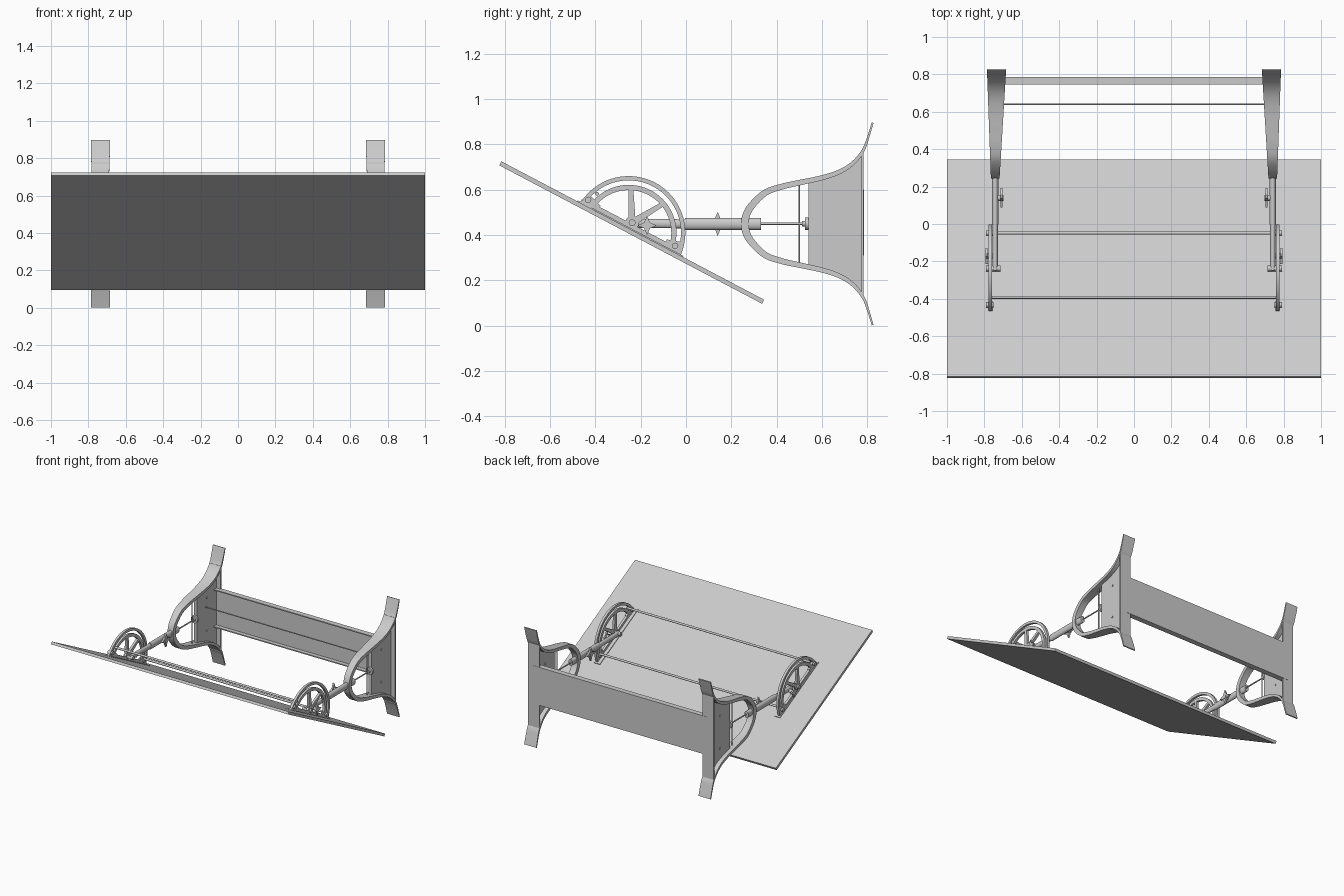
import bpy, bmesh
from math import sin, cos, pi, radians
from mathutils import Vector

if "Cube" in bpy.data.objects:
    bpy.data.objects.remove(bpy.data.objects["Cube"])


def finish(name, bm, smooth=False):
    bmesh.ops.recalc_face_normals(bm, faces=bm.faces)
    me = bpy.data.meshes.new(name)
    bm.to_mesh(me)
    bm.free()
    ob = bpy.data.objects.new(name, me)
    bpy.context.collection.objects.link(ob)
    if smooth:
        bpy.ops.object.select_all(action='DESELECT')
        ob.select_set(True)
        bpy.context.view_layer.objects.active = ob
        bpy.ops.object.shade_smooth_by_angle(angle=radians(35))
    return ob


def prism(name, pts, x0, x1, smooth=False):
    """Closed (y, z) outline extruded from x0 to x1."""
    bm = bmesh.new()
    f = bm.faces.new([bm.verts.new((x0, y, z)) for y, z in pts])
    r = bmesh.ops.extrude_face_region(bm, geom=[f])
    bmesh.ops.translate(bm, vec=(x1 - x0, 0, 0),
                        verts=[v for v in r['geom'] if isinstance(v, bmesh.types.BMVert)])
    return finish(name, bm, smooth)


def rod(name, a, b, r, n=20, flat=1.0):
    """Cylinder from a to b; flat squeezes it in x."""
    a, b = Vector(a), Vector(b)
    bm = bmesh.new()
    bmesh.ops.create_cone(bm, cap_ends=True, segments=n, radius1=r, radius2=r, depth=(b - a).length)
    q = (b - a).to_track_quat('Z', 'Y')
    for v in bm.verts:
        p = q @ v.co
        v.co = Vector((p.x * flat, p.y, p.z)) + (a + b) / 2
    return finish(name, bm, True)


def box(name, x0, x1, y0, y1, z0, z1):
    return prism(name, [(y0, z0), (y1, z0), (y1, z1), (y0, z1)], x0, x1)


def arc(r, a0, a1, n=40):
    return [(C.x + r * cos(radians(a0 + (a1 - a0) * i / n)),
             C.y + r * sin(radians(a0 + (a1 - a0) * i / n))) for i in range(n + 1)]


def bar(a, b, w0, w1):
    """Tapered strip outline between two (y, z) points."""
    a, b = Vector(a), Vector(b)
    d = (b - a).normalized()
    n = Vector((-d.y, d.x))
    return [tuple(p) for p in (a + n * w0, a - n * w0, b - n * w1, b + n * w1)]


def star(name, y, z, r, x0, x1):
    pts = [(y + (r if i % 2 == 0 else r * .42) * cos(i * pi / 4),
            z + (r if i % 2 == 0 else r * .42) * sin(i * pi / 4)) for i in range(8)]
    return prism(name, pts, x0, x1)


def spline(P, steps=8):
    out = []
    for i in range(len(P) - 1):
        p0, p1, p2, p3 = (Vector(P[max(0, min(len(P) - 1, i + k))]) for k in (-1, 0, 1, 2))
        for j in range(steps):
            t = j / steps
            out.append(.5 * (2 * p1 + (p2 - p0) * t + (2 * p0 - 5 * p1 + 4 * p2 - p3) * t ** 2
                             + (3 * p1 - p0 - 3 * p2 + p3) * t ** 3))
    return out + [Vector(P[-1])]


C = Vector((-.253, .41))            # tilt quadrant centre
D = Vector((.885, -.466))           # down the board
N = Vector((.466, .885))            # board normal
TOP = Vector((-.815, .725))         # upper edge of the board's top face

# Tilted drawing board
e = TOP + D * 1.311
prism("board", [tuple(TOP), tuple(e), tuple(e - N * .02), tuple(TOP - N * .02)], -1, 1)

# Curved leg flange: outer line (y, z, thickness)
half = [(.82, .897, .008), (.80, .835, .010), (.777, .778, .013), (.735, .727, .017),
        (.678, .690, .020), (.60, .664, .022), (.50, .643, .024), (.42, .626, .026),
        (.345, .600, .028), (.285, .548, .031), (.253, .50, .033), (.243, .449, .034)]
path = spline(half + [(y, .898 - z, t) for y, z, t in half[-2::-1]])
outer, inner = [], []
for i, p in enumerate(path):
    d = (path[min(i + 1, len(path) - 1)] - path[max(i - 1, 0)]).to_2d().normalized()
    outer.append(p.to_2d())
    inner.append(p.to_2d() + Vector((-d.y, d.x)) * p.z)

for s, side in ((-1, "left"), (1, "right")):
    # Leg flange, widening towards the back
    bm = bmesh.new()
    rings = []
    for o, n in zip(outer, inner):
        k = (o.x - .24) / .58
        w, cx = .023 + .028 * k, s * (.742 - .007 * k)
        rings.append([bm.verts.new((cx + u * w, p.x, p.y))
                      for u, p in ((-1, o), (1, o), (1, n), (-1, n))])
    for a, b in zip(rings, rings[1:]):
        for j in range(4):
            bm.faces.new((a[j], a[(j + 1) % 4], b[(j + 1) % 4], b[j]))
    bm.faces.new(rings[0])
    bm.faces.new(rings[-1])
    finish(side + "_leg_flange", bm, True)

    # Leg web and back plate
    mid = [((o + n) / 2).to_tuple() for o, n in zip(outer, inner)]
    web = [p for p in mid if .54 <= p[0] <= .78]
    up = [p for p in web if p[1] > .449]
    lo = [p for p in web if p[1] < .449]
    up.append((.54, up[-1][1] - .006))
    lo.insert(0, (.54, lo[0][1] + .006))
    prism(side + "_leg_web", up + lo, s * .725, s * .748)
    box(side + "_leg_back_plate", s * .689, s * .782, .774, .784, .122, .776)

    # Web bolts, vertical brace rod, tension rod and its nut
    for z in (.32, .57):
        rod(side + "_web_bolt", (s * .72, .66, z), (s * .753, .66, z), .008, 12)
    rod(side + "_brace_rod", (s * .738, .50, .262), (s * .738, .50, .637), .004, 12)
    rod(side + "_tension_rod", (s * .738, .32, .45), (s * .738, .55, .45), .005, 12)
    rod(side + "_tension_nut", (s * .738, .525, .45), (s * .738, .541, .45), .028)
    rod(side + "_tension_hub", (s * .738, .512, .45), (s * .738, .526, .45), .012)

    # Telescoping arm with pivot and clamp knobs
    rod(side + "_arm_sleeve", (s * .742, -.004, .449), (s * .742, .332, .449), .026, 24, .65)
    rod(side + "_arm_inner", (s * .742, -.25, .452), (s * .742, 0, .449), .020, 24, .7)
    rod(side + "_pivot_pin", (s * .715, -.238, .454), (s * .79, -.238, .454), .015)
    star(side + "_sleeve_knob", .14, .449, .053, s * .702, s * .715)
    rod(side + "_sleeve_knob_stem", (s * .697, .14, .449), (s * .742, .14, .449), .016)
    star(side + "_tilt_knob", -.172, .442, .043, s * .784, s * .795)
    rod(side + "_tilt_knob_stem", (s * .735, -.172, .442), (s * .79, -.172, .442), .013)

    # Tilt quadrant: two rims, end blocks, base rail, spokes
    x0, x1 = s * .760, s * .778
    q = side + "_quadrant_"
    prism(q + "outer_rim", arc(.25, -24, 147) + arc(.231, 147, -24), x0, x1, True)
    prism(q + "inner_rim", arc(.211, -20, 142) + arc(.188, 142, -20), x0, x1, True)
    prism(q + "upper_block", arc(.25, 136, 149, 8) + arc(.17, 149, 136, 8), x0, x1)
    prism(q + "lower_block", arc(.25, -25, -10, 8) + arc(.17, -10, -25, 8), x0, x1)
    prism(q + "base_rail", bar(C - D * .215 + N * .026, C + D * .222 + N * .026, .015, .015), x0, x1)
    hub = (-.238, .454)
    prism(q + "spoke_up", bar(hub, (-.243, .61), .016, .010), x0, x1)
    prism(q + "spoke_side", bar(hub, (-.105, .535), .016, .010), x0, x1)
    rod(q + "hub", (x0, *hub), (x1, *hub), .03)
    for y, z in ((-.432, .555), (-.048, .352)):
        rod(q + "bolt", (s * .75, y, z), (s * .79, y, z), .014)
    # Foot flange screwed to the board
    prism(q + "foot", bar(C - D * .265 + N * .017, C + D * .262 + N * .017, .005, .005),
          s * .735, s * .785)
    rod(q + "end_lug", (s * .768, -.465, .548), (s * .768, -.415, .522), .011, 12)

# Cross rods between the quadrants
rod("upper_cross_rod", (-.775, -.392, .582), (.775, -.392, .582), .008)
rod("lower_cross_rod", (-.775, -.048, .365), (.775, -.048, .365), .008)

# Stretcher panel with folded lips, and thin tie rod between the legs
box("stretcher_panel", -.735, .735, .776, .786, .31, .60)
box("stretcher_top_lip", -.735, .735, .745, .786, .592, .60)
box("stretcher_bottom_lip", -.735, .735, .745, .786, .31, .318)
rod("tie_rod", (-.735, .64, .507), (.735, .64, .507), .004, 12)
